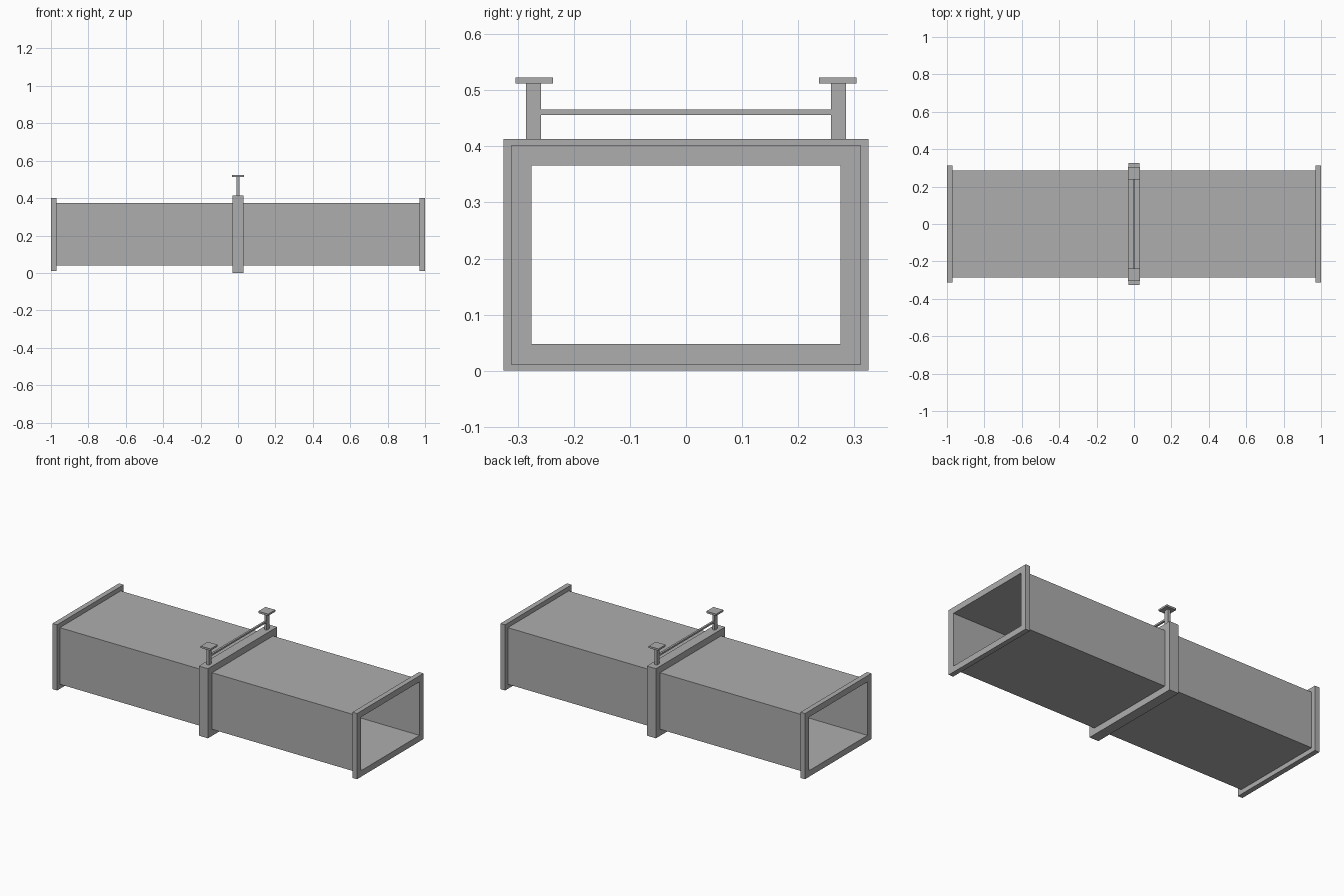
import bpy
import bmesh

cube = bpy.data.objects.get("Cube")
if cube:
    bpy.data.objects.remove(cube, do_unlink=True)

metal = bpy.data.materials.new("galvanised grey")
metal.use_nodes = True
GREY = (0.42, 0.42, 0.42, 1)
metal.diffuse_color = GREY
metal.node_tree.nodes["Principled BSDF"].inputs["Base Color"].default_value = GREY

AXIS_Z = 0.2065          # height of the duct centre line
OPENING = (0.275, 0.159)  # half width and half height of the air passage


def finish(name, bm):
    bmesh.ops.recalc_face_normals(bm, faces=bm.faces)
    mesh = bpy.data.meshes.new(name)
    bm.to_mesh(mesh)
    bm.free()
    mesh.materials.append(metal)
    obj = bpy.data.objects.new(name, mesh)
    bpy.context.collection.objects.link(obj)
    return obj


def box(name, x, y, z):
    """Box from (low, high) ranges on each axis."""
    bm = bmesh.new()
    bmesh.ops.create_cube(bm, size=1)
    for v in bm.verts:
        v.co = [r[0] if c < 0 else r[1] for c, r in zip(v.co, (x, y, z))]
    return finish(name, bm)


def tube(name, x0, x1, outer, inner=OPENING):
    """Open rectangular frame running along x."""
    bm = bmesh.new()
    corners = ((-1, -1), (1, -1), (1, 1), (-1, 1))
    loops = [[bm.verts.new((x, a * hy, AXIS_Z + b * hz)) for a, b in corners]
             for x, (hy, hz) in ((x0, outer), (x1, outer), (x1, inner), (x0, inner))]
    for i in range(4):
        p, q = loops[i], loops[(i + 1) % 4]
        for j in range(4):
            k = (j + 1) % 4
            bm.faces.new((p[j], p[k], q[k], q[j]))
    return finish(name, bm)


# Duct body with end flanges and the middle collar
tube("duct", -0.97, 0.97, (0.286, 0.168))
tube("flange_right", -1, -0.97, (0.312, 0.195))
tube("flange_left", 0.97, 1, (0.312, 0.195))
tube("collar", -0.03, 0.03, (0.325, 0.2065), (0.286, 0.168))

# Hanger posts with ceiling plates
for side, s in (("front", -1), ("back", 1)):
    box(f"hanger_post_{side}", (-0.008, 0.008), sorted((s * 0.258, s * 0.285)), (0.412, 0.512))
    box(f"ceiling_plate_{side}", (-0.032, 0.032), sorted((s * 0.237, s * 0.304)), (0.512, 0.523))

# Cross rod between the posts
box("cross_rod", (-0.006, 0.006), (-0.258, 0.258), (0.456, 0.466))
